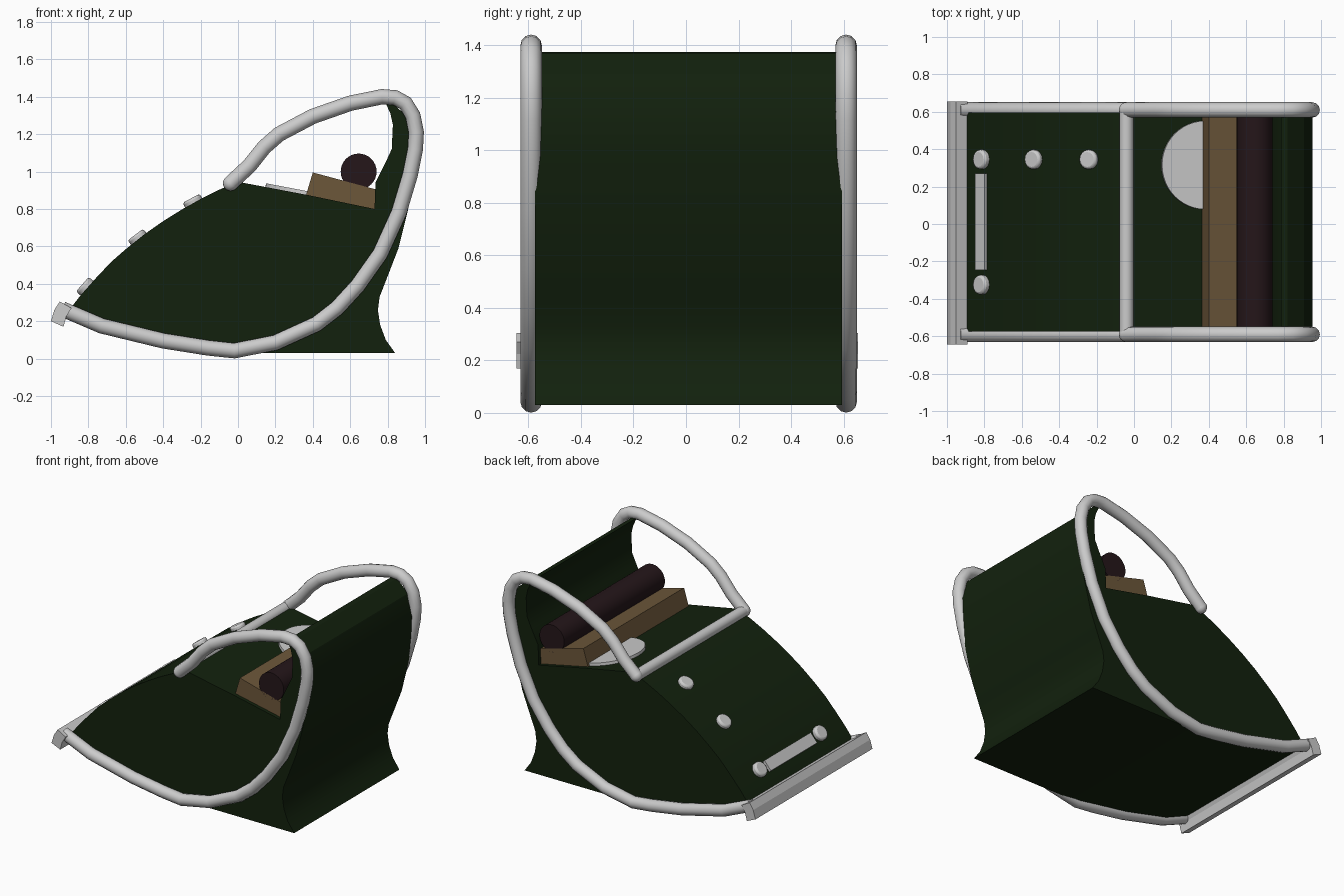
import bpy, math
from mathutils import Vector

if "Cube" in bpy.data.objects:
    bpy.data.objects.remove(bpy.data.objects["Cube"])


def material(name, rgb):
    m = bpy.data.materials.new(name)
    m.diffuse_color = (*rgb, 1)
    m.use_nodes = True
    m.node_tree.nodes["Principled BSDF"].inputs["Base Color"].default_value = m.diffuse_color
    return m


GREEN = material("dark_green", (0.006, 0.015, 0.004))
TAN = material("tan", (0.15, 0.095, 0.042))
MAROON = material("dark_maroon", (0.018, 0.008, 0.01))


def smooth(ob, angle=30):
    bpy.ops.object.select_all(action='DESELECT')
    ob.select_set(True)
    bpy.context.view_layer.objects.active = ob
    bpy.ops.object.shade_smooth_by_angle(angle=math.radians(angle))


def extrude(name, profile, y0, y1, mat=None):
    """Extrude an (x, z) outline along y."""
    n = len(profile)
    verts = [(x, y0, z) for x, z in profile] + [(x, y1, z) for x, z in profile]
    faces = [tuple(range(n)), tuple(range(2 * n - 1, n - 1, -1))]
    faces += [(i, i + n, (i + 1) % n + n, (i + 1) % n) for i in range(n)]
    me = bpy.data.meshes.new(name)
    me.from_pydata(verts, [], faces)
    ob = bpy.data.objects.new(name, me)
    bpy.context.collection.objects.link(ob)
    if mat:
        me.materials.append(mat)
    return ob


def tube(name, points, r=0.041):
    cu = bpy.data.curves.new(name, 'CURVE')
    cu.dimensions = '3D'
    cu.bevel_depth, cu.bevel_resolution, cu.use_fill_caps = r, 4, True
    sp = cu.splines.new('POLY')
    sp.points.add(len(points) - 1)
    for p, co in zip(sp.points, points):
        p.co = (*co, 1)
    ob = bpy.data.objects.new(name, cu)
    bpy.context.collection.objects.link(ob)
    bpy.ops.object.select_all(action='DESELECT')
    ob.select_set(True)
    bpy.context.view_layer.objects.active = ob
    bpy.ops.object.convert(target='MESH')
    ob = bpy.context.object
    smooth(ob, 40)
    return ob


def disc(name, centre, normal, r, depth, sides, bevel=0.0):
    bpy.ops.mesh.primitive_cylinder_add(vertices=sides, radius=r, depth=depth, location=centre)
    ob = bpy.context.object
    ob.name = name
    ob.rotation_euler = Vector(normal).to_track_quat('Z', 'Y').to_euler()
    if bevel:
        b = ob.modifiers.new("bevel", 'BEVEL')
        b.width, b.segments = bevel, 2
    smooth(ob)
    return ob


# Body: curved front slope, seat, backrest and flared foot
body = extrude("body", [
    (-0.91, 0.25), (-0.84, 0.34), (-0.76, 0.43), (-0.68, 0.515), (-0.6, 0.585), (-0.5, 0.665),
    (-0.4, 0.735), (-0.3, 0.797), (-0.2, 0.853), (-0.1, 0.903), (0.0, 0.945),
    (0.37, 0.875), (0.73, 0.80), (0.735, 0.94), (0.785, 1.04), (0.822, 1.12), (0.828, 1.25),
    (0.815, 1.31), (0.785, 1.375), (0.82, 1.37), (0.91, 1.29), (0.955, 1.15), (0.945, 1.0),
    (0.91, 0.8), (0.858, 0.59), (0.8, 0.44), (0.757, 0.33), (0.748, 0.26), (0.76, 0.18),
    (0.79, 0.1), (0.84, 0.03), (-0.02, 0.03), (-0.4, 0.09), (-0.73, 0.17)],
    -0.575, 0.595, GREEN)
smooth(body, 25)

# Side tubes and cross bar
path = [(-0.94, 0.265), (-0.73, 0.175), (-0.4, 0.095), (-0.16, 0.057), (-0.02, 0.042), (0.2, 0.085),
        (0.42, 0.185), (0.53, 0.27), (0.64, 0.39), (0.76, 0.56), (0.86, 0.78), (0.92, 0.98),
        (0.948, 1.12), (0.953, 1.21), (0.935, 1.3), (0.895, 1.365), (0.84, 1.395), (0.77, 1.4),
        (0.6, 1.365), (0.4, 1.295), (0.22, 1.2), (0.14, 1.13), (0.06, 1.03), (-0.04, 0.937)]
for side, y in (("left", 0.61), ("right", -0.59)):
    tube(side + "_side_tube", [(x, y, z) for x, z in path])
    bpy.ops.mesh.primitive_uv_sphere_add(segments=16, ring_count=8, radius=0.041,
                                         location=(-0.04, y, 0.937))
    bpy.context.object.name = side + "_tube_corner"
    smooth(bpy.context.object, 60)
tube("cross_bar", [(-0.04, -0.59, 0.937), (-0.04, 0.61, 0.937)], 0.038)

# Front end bar
extrude("end_bar", [(-1.0, 0.2), (-0.982, 0.26), (-0.953, 0.305), (-0.89, 0.27),
                    (-0.918, 0.225), (-0.933, 0.17)], -0.645, 0.655)

# Seat block and roller cushion
extrude("seat_block", [(0.40, 0.995), (0.78, 0.893), (0.75, 0.75), (0.355, 0.845)],
        -0.55, 0.57, TAN)
roller = disc("roller", (0.645, 0.01, 1.0), (0, 1, 0), 0.096, 1.12, 32)
roller.data.materials.append(MAROON)

# Round plate on the top slope
disc("round_plate", (0.38, 0.315, 0.878), (0.19, 0, 1), 0.237, 0.03, 48)

# Knobs on the front slope
for i, (x, y, z, nx, nz) in enumerate([(-0.815, 0.345, 0.383, -0.75, 0.66),
                                       (-0.815, -0.325, 0.383, -0.75, 0.66),
                                       (-0.535, 0.345, 0.645, -0.6, 0.8),
                                       (-0.24, 0.345, 0.837, -0.47, 0.88)]):
    disc("knob_%d" % (i + 1), (x, y, z), (nx, 0, nz), 0.052, 0.045, 16, 0.012)

# Slot strip between the lower knobs
extrude("slot_strip", [(-0.85, 0.355), (-0.8, 0.415), (-0.78, 0.395), (-0.83, 0.335)], -0.245, 0.27)
